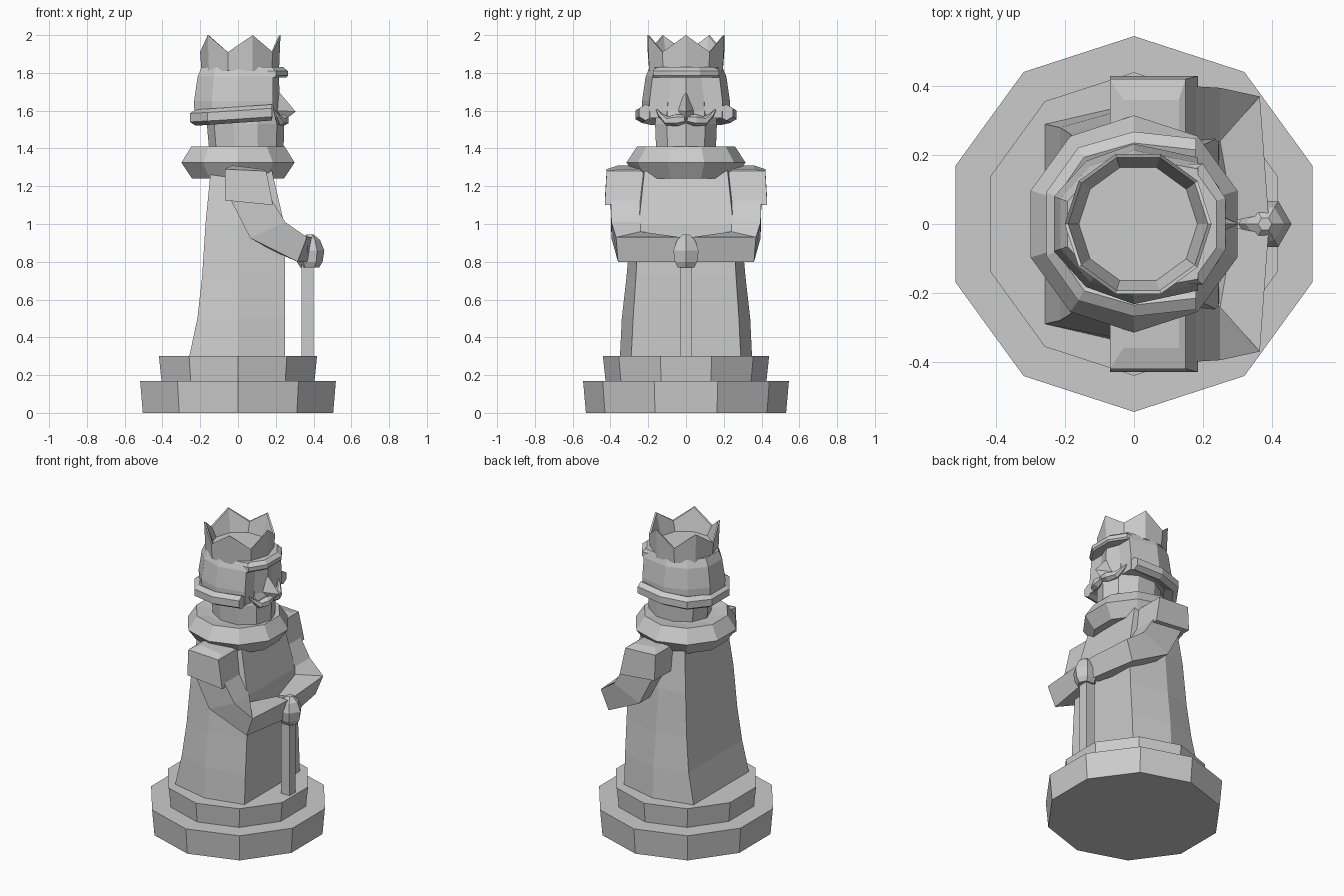
import bpy, bmesh
from math import sin, cos, pi, radians
from mathutils import Vector

if "Cube" in bpy.data.objects:
    bpy.data.objects.remove(bpy.data.objects["Cube"])


def loft(name, rings, caps=(True, True), mirror=False):
    """Skin a list of equal-length point rings into one flat-shaded object."""
    bm = bmesh.new()
    vs = [[bm.verts.new(p) for p in r] for r in rings]
    n = len(rings[0])
    for a, b in zip(vs, vs[1:]):
        for i in range(n):
            j = (i + 1) % n
            bm.faces.new((a[i], a[j], b[j], b[i]))
    if caps[0]:
        bm.faces.new(vs[0][::-1])
    if caps[1]:
        bm.faces.new(vs[-1])
    if mirror:
        g = bmesh.ops.duplicate(bm, geom=bm.verts[:] + bm.edges[:] + bm.faces[:])
        for v in g["geom"]:
            if isinstance(v, bmesh.types.BMVert):
                v.co.y *= -1
    bmesh.ops.recalc_face_normals(bm, faces=bm.faces[:])
    me = bpy.data.meshes.new(name)
    bm.to_mesh(me)
    bm.free()
    ob = bpy.data.objects.new(name, me)
    bpy.context.collection.objects.link(ob)
    return ob


def ngon(n, rx, z, ry=None, cx=0, start=0):
    ry = rx if ry is None else ry
    return [(cx + rx * cos(start + 2 * pi * i / n), ry * sin(start + 2 * pi * i / n), z)
            for i in range(n)]


def sym(half, z):
    """Close a half outline (y >= 0) by reflecting it over y = 0."""
    return [(x, y, z) for x, y in half] + [(x, -y, z) for x, y in reversed(half)]


def tube(name, pts, radii, sides=6, mirror=False):
    """Tapered tube along a path of points."""
    pts = [Vector(p) for p in pts]
    rings = []
    for i, p in enumerate(pts):
        t = (pts[min(i + 1, len(pts) - 1)] - pts[max(i - 1, 0)]).normalized()
        u = t.cross(Vector((1, 0, 0))).normalized()
        w = t.cross(u)
        rings.append([p + radii[i] * (u * cos(2 * pi * k / sides) + w * sin(2 * pi * k / sides))
                      for k in range(sides)])
    return loft(name, rings, mirror=mirror)


# Two-step ten-sided plinth
s = radians(18)
loft("base_lower", [ngon(10, .53, 0, start=s), ngon(10, .545, .17, start=s)])
loft("base_upper", [ngon(10, .425, .16, start=s), ngon(10, .44, .30, start=s)])

# Six-sided robe: z, back x, front x, corner y, side y
robe = [(.29, -.26, .25, .29, .35), (.50, -.215, .25, .28, .34), (.72, -.19, .25, .265, .315),
        (1.0, -.172, .245, .25, .29), (1.28, -.145, .18, .22, .25)]
loft("robe", [sym([(f, c), (0, sd), (b, c)], z) for z, b, f, c, sd in robe])

# Thick ten-sided collar
loft("collar", [ngon(10, r, z, start=s) for r, z in
                ((.15, 1.25), (.255, 1.24), (.315, 1.325), (.26, 1.41), (.18, 1.40))])

# Shoulder cuffs
def box_ring(x0, x1, y0, y1, z0, z1):
    return [(x0, y0, z0), (x1, y0, z1), (x1, y1, z1), (x0, y1, z0)]


loft("shoulder_cuff", [box_ring(-.03, .13, .18, .36, 1.31, 1.29),
                       box_ring(-.07, .15, .21, .42, 1.29, 1.28),
                       box_ring(-.07, .185, .24, .43, 1.125, 1.10)], mirror=True)

# Sleeves, bent at the elbow and meeting in front
loft("sleeve", [
    box_ring(-.05, .165, .24, .40, 1.15, 1.15),
    box_ring(.065, .25, .24, .395, .925, 1.01),
    [(.18, .23, .86), (.25, .24, .96), (.365, .37, .93), (.315, .36, .80)],
    [(.29, .01, .82), (.29, .01, .92), (.39, .03, .93), (.37, .03, .80)]], mirror=True)

# Hands on the pommel, and the staff below
loft("pommel", [ngon(6, r, z, cx=.38) for r, z in
                ((.05, .77), (.068, .80), (.077, .86), (.055, .915), (.02, .945))])
loft("staff", [ngon(4, .045, z, cx=.368, start=pi / 4) for z in (.29, .79)])

# Head and beard block
loft("head", [ngon(10, rx, z, ry, cx) for rx, z, ry, cx in
              ((.195, 1.36, .165, .045), (.205, 1.53, .172, .04), (.195, 1.6, .165, .03),
               (.195, 1.8, .16, .02))])

# Nose
loft("nose", [[(.20, .05, 1.55), (.235, 0, 1.54), (.20, -.05, 1.55)],
              [(.20, .045, 1.60), (.305, 0, 1.595), (.20, -.045, 1.60)],
              [(.19, .02, 1.70), (.225, 0, 1.69), (.19, -.02, 1.70)]])

# Curled moustache
tube("moustache", [(.245, .005, 1.555), (.24, .05, 1.55), (.225, .10, 1.545),
                   (.205, .135, 1.575), (.19, .155, 1.605)],
     [.022, .032, .024, .013, .005], mirror=True)

# Hair cap
hair = [(.185, .195), (0, .235), (-.14, .185), (-.235, .08)]


def hair_ring(k, z):
    return sym([(x * k if x < .1 else x, y * k) for x, y in hair], z)


# Hair back and sides leave the face open
loft("hair", [hair_ring(.98, 1.56), hair_ring(.99, 1.65), hair_ring(.91, 1.78),
              hair_ring(.82, 1.83)])

# Rolled hem of the hair, rising slightly towards the face
roll_half = [(.18, .205), (.0, .225), (-.14, .185), (-.215, .075)]
roll = roll_half + [(x, -y) for x, y in reversed(roll_half)]
sections = []
for x, y in roll:
    p = Vector((x, y, 1.565 + .07 * (x + .22)))
    out = Vector((x * .8, y, 0)).normalized() if x < .1 else Vector((0, 1 if y > 0 else -1, 0))
    sections.append([p + out * a + Vector((0, 0, b)) for a, b in
                     ((-.045, -.02), (.01, -.045), (.043, -.025), (.043, .02), (.01, .04), (-.045, .02))])
loft("hair_roll", sections)

# Fringe over the brow
fringe = [(.265, .075), (.20, .175), (.08, .17)]
loft("fringe", [sym([(x - .01, y) for x, y in fringe], 1.775), sym(fringe, 1.785),
                sym(fringe, 1.81), sym([(x - .025, y * .9) for x, y in fringe], 1.83)])

# Five-pointed crown
def points(r, lift):
    return [(x, y, 2.0 - lift if i % 2 == 0 else 1.91 - lift)
            for i, (x, y, z) in enumerate(ngon(10, r, 0, cx=.012))]


loft("crown", [ngon(10, .205, 1.81, cx=.012), points(.213, 0), points(.203, .003),
               ngon(10, .172, 1.85, cx=.012)])
